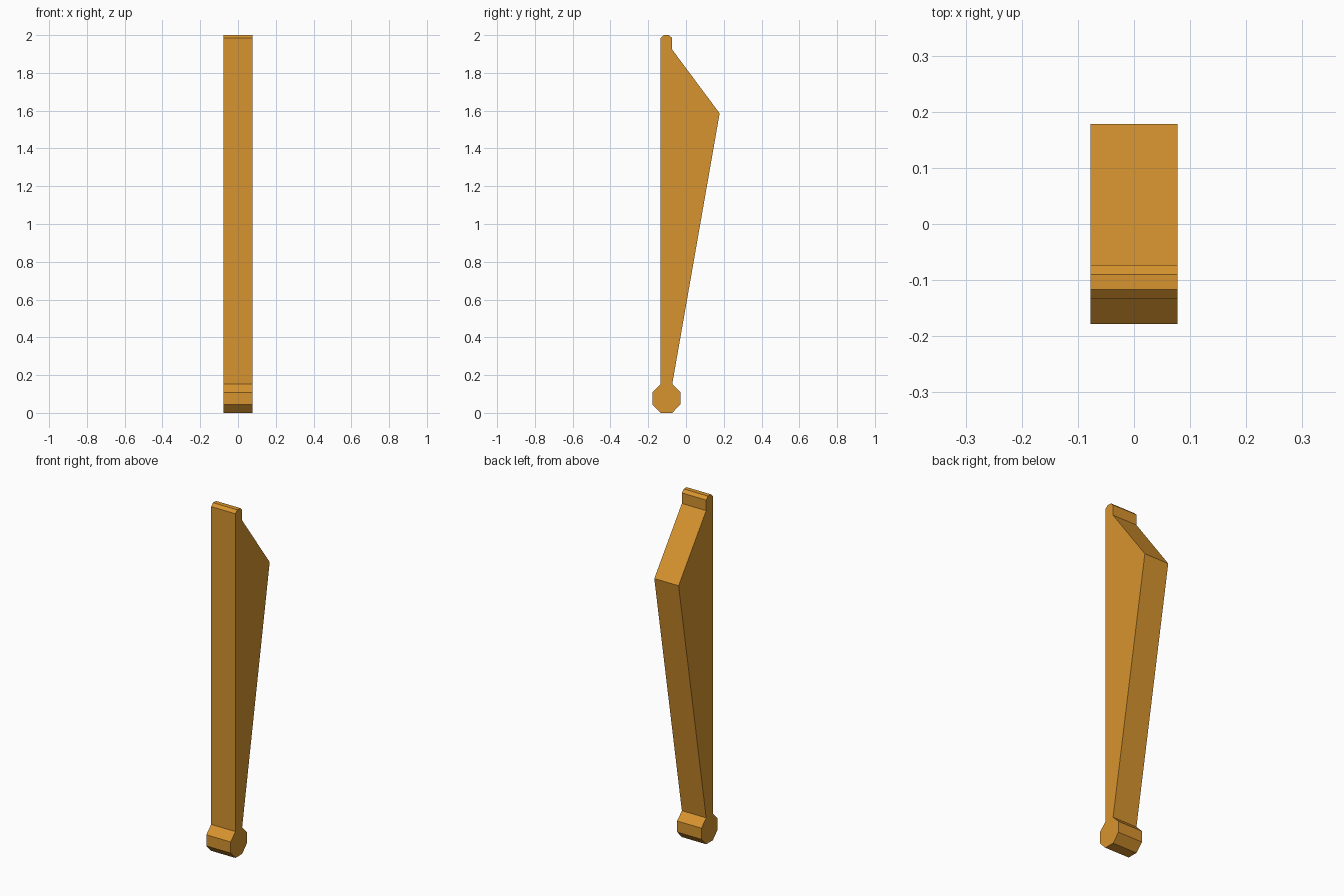
import bpy, bmesh

if "Cube" in bpy.data.objects:
    bpy.data.objects.remove(bpy.data.objects["Cube"])

HALF_WIDTH = 0.0775

ochre = bpy.data.materials.new("ochre_wood")
ochre.diffuse_color = (0.68, 0.295, 0.028, 1)
ochre.use_nodes = True
ochre.node_tree.nodes["Principled BSDF"].inputs["Base Color"].default_value = ochre.diffuse_color

# Side profile (y, z): octagonal foot, tapering body, chamfered tip
back, front = -0.073, -0.134
profile = [
    (front, 0), (back, 0), (-0.03, 0.045), (-0.03, 0.109), (back, 0.152),  # foot
    (0.178, 1.586), (back, 1.923),                                         # body
    (back, 1.984), (-0.09, 2.0), (-0.117, 2.0), (front, 1.984),            # tip
    (front, 0.152), (-0.178, 0.109), (-0.178, 0.045),                      # foot
]

# Extrude the profile across x
bm = bmesh.new()
face = bm.faces.new([bm.verts.new((-HALF_WIDTH, y, z)) for y, z in profile])
ext = bmesh.ops.extrude_face_region(bm, geom=[face], use_keep_orig=True)
verts = [g for g in ext["geom"] if isinstance(g, bmesh.types.BMVert)]
bmesh.ops.translate(bm, verts=verts, vec=(2 * HALF_WIDTH, 0, 0))
bmesh.ops.recalc_face_normals(bm, faces=bm.faces)

mesh = bpy.data.meshes.new("tapered_leg")
bm.to_mesh(mesh)
bm.free()
mesh.materials.append(ochre)
leg = bpy.data.objects.new("tapered_leg", mesh)
bpy.context.collection.objects.link(leg)
